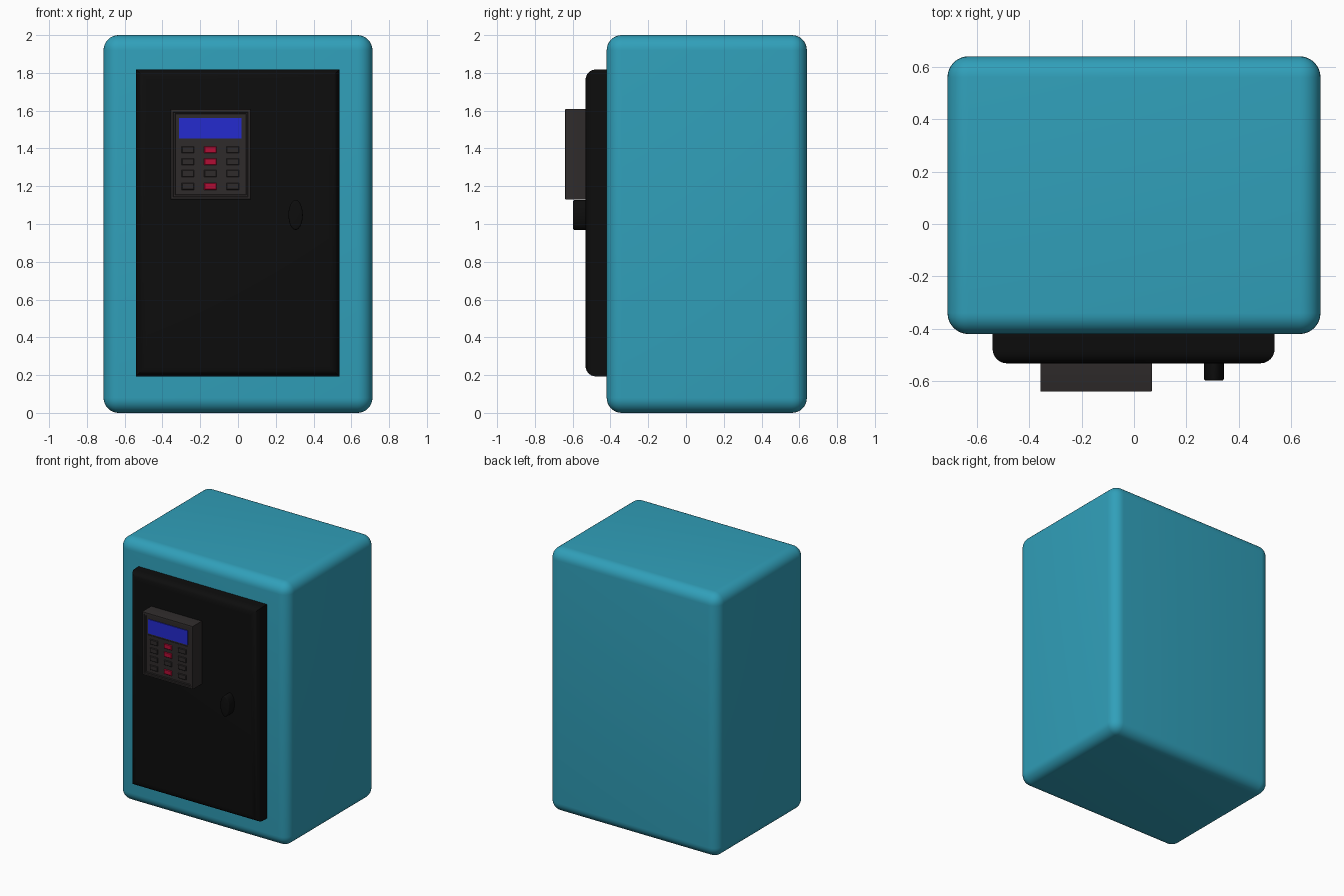
import bpy, bmesh, math

if "Cube" in bpy.data.objects:
    bpy.data.objects.remove(bpy.data.objects["Cube"])


def material(name, rgb):
    m = bpy.data.materials.new(name)
    m.diffuse_color = (*rgb, 1)
    m.use_nodes = True
    m.node_tree.nodes["Principled BSDF"].inputs["Base Color"].default_value = m.diffuse_color
    return m


TEAL = material("teal_paint", (0.03, 0.35, 0.49))
BLACK = material("black_panel", (0.004, 0.004, 0.004))
GREY = material("dark_plastic", (0.028, 0.024, 0.024))
BLUE = material("blue_display", (0.018, 0.024, 0.62))
RED = material("red_button", (0.45, 0.004, 0.035))


def finish(name, bm, mat):
    bmesh.ops.recalc_face_normals(bm, faces=bm.faces)
    mesh = bpy.data.meshes.new(name)
    bm.to_mesh(mesh)
    bm.free()
    ob = bpy.data.objects.new(name, mesh)
    bpy.context.collection.objects.link(ob)
    mesh.materials.append(mat)
    bpy.ops.object.select_all(action='DESELECT')
    ob.select_set(True)
    bpy.context.view_layer.objects.active = ob
    bpy.ops.object.shade_smooth_by_angle(angle=math.radians(35))
    return ob


def box_mesh(x, y, z):
    bm = bmesh.new()
    bmesh.ops.create_cube(bm, size=1)
    for v in bm.verts:
        v.co = [r[0] if c < 0 else r[1] for c, r in zip(v.co, (x, y, z))]
    return bm


def front_face(bm):
    bm.normal_update()
    return min(bm.faces, key=lambda f: f.calc_center_median().y)


def box(name, x, y, z, mat, bevel=0.0, segments=1, front_only=False):
    bm = box_mesh(x, y, z)
    if bevel:
        edges = front_face(bm).edges if front_only else bm.edges
        bmesh.ops.bevel(bm, geom=list(edges), offset=bevel, segments=segments,
                        profile=0.5, affect='EDGES')
    return finish(name, bm, mat)


# Cabinet body and door with a rounded front rim
box("cabinet_body", (-0.712, 0.712), (-0.42, 0.64), (0, 2), TEAL, 0.08, 8)
box("door", (-0.54, 0.537), (-0.532, -0.40), (0.193, 1.818), BLACK, 0.055, 6, True)

# Keypad housing with a stepped, recessed front
bm = box_mesh((-0.357, 0.068), (-0.64, -0.52), (1.13, 1.608))
bmesh.ops.bevel(bm, geom=list(front_face(bm).edges), offset=0.004, segments=2,
                profile=0.5, affect='EDGES')
for thickness, depth in ((0.014, 0), (0.004, -0.006), (0.010, 0), (0.004, -0.006)):
    bmesh.ops.inset_region(bm, faces=[front_face(bm)] if depth == 0 and thickness == 0.014
                           else [inner], thickness=thickness, depth=depth) \
        if thickness != 0.014 else None
    if thickness == 0.014:
        inner = front_face(bm)
        bmesh.ops.inset_region(bm, faces=[inner], thickness=thickness)
finish("keypad_housing", bm, GREY)

# Display
box("display", (-0.312, 0.019), (-0.634, -0.60), (1.452, 1.56), BLUE)
box("display_ledge", (-0.318, 0.025), (-0.632, -0.60), (1.432, 1.44), GREY)

# Button grid: three columns by four rows, some middle ones red
for c, x in enumerate((-0.265, -0.146, -0.027)):
    for r, z in enumerate((1.393, 1.33, 1.267, 1.199)):
        red = c == 1 and r != 2
        box(f"button_{c + 1}_{r + 1}", (x - 0.033, x + 0.033), (-0.636, -0.60),
            (z - 0.018, z + 0.018), RED if red else GREY, 0.003, 1, True)

# Oval door handle
bm = bmesh.new()
bmesh.ops.create_cone(bm, cap_ends=True, segments=40, radius1=1, radius2=1, depth=1)
for v in bm.verts:
    px, py, pz = v.co
    v.co = (0.305 + 0.038 * px, -0.598 if pz > 0 else -0.52, 1.048 + 0.079 * py)
bmesh.ops.bevel(bm, geom=list(front_face(bm).edges), offset=0.008, segments=3,
                profile=0.5, affect='EDGES')
finish("door_handle", bm, BLACK)
